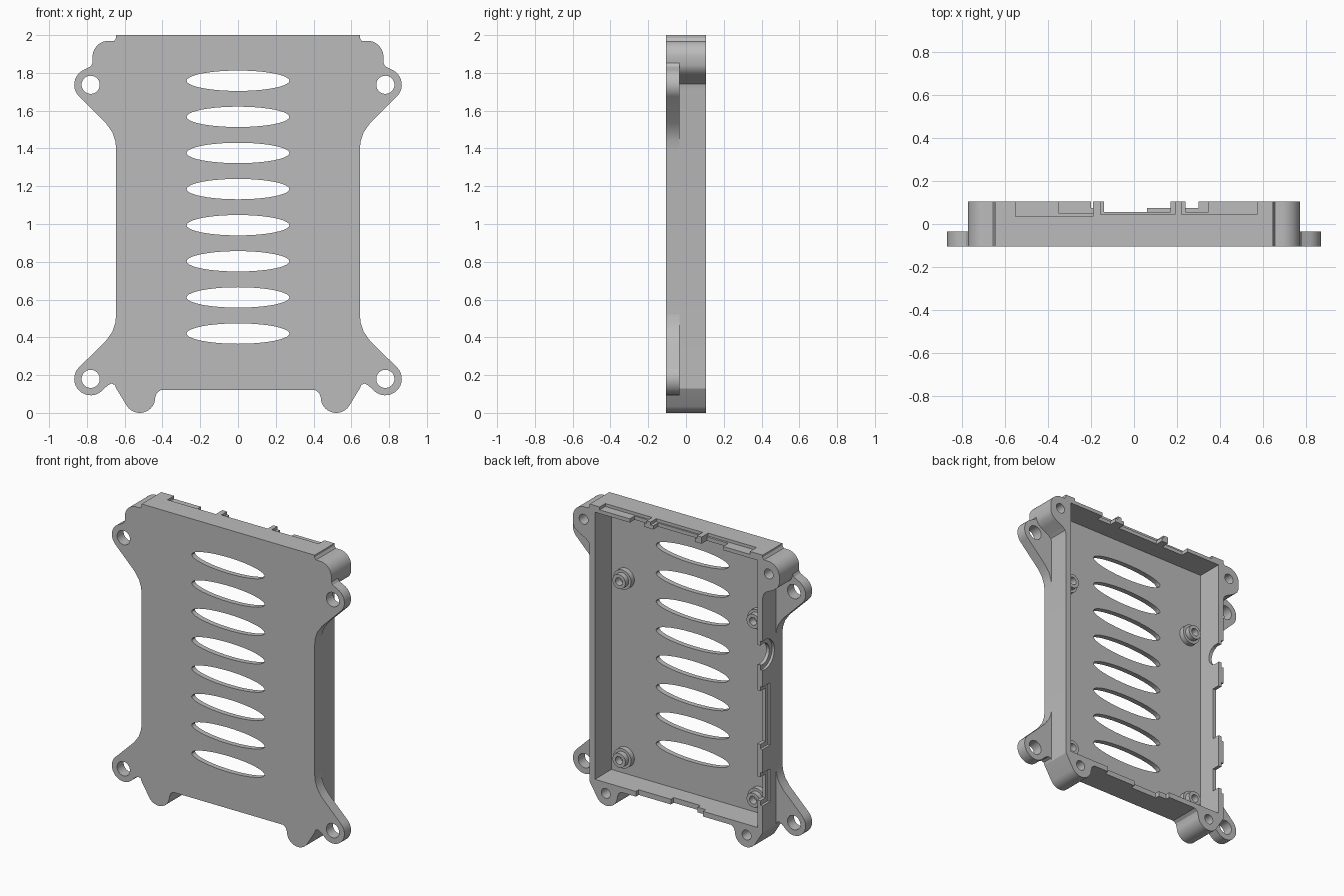
import bpy, bmesh, math
from mathutils import Vector

if "Cube" in bpy.data.objects:
    bpy.data.objects.remove(bpy.data.objects["Cube"], do_unlink=True)

grey = bpy.data.materials.new("plain_grey")
grey.use_nodes = True
grey.diffuse_color = (0.5, 0.5, 0.5, 1)
grey.node_tree.nodes["Principled BSDF"].inputs["Base Color"].default_value = (0.5, 0.5, 0.5, 1)

FRONT, BACK, FLOOR, EAR = -0.105, 0.105, -0.07, -0.035


def arc(cx, cz, rx, start, end, steps=16, rz=None):
    rz = rz or rx
    angles = [math.radians(start + (end - start) * i / steps) for i in range(steps + 1)]
    return [(cx + rx * math.cos(a), cz + rz * math.sin(a)) for a in angles]


def disc(cx, cz, rx, rz=None):
    return arc(cx, cz, rx, 0, 360, 40, rz)[:-1]


def rect(x0, x1, z0, z1):
    return [(x0, z0), (x1, z0), (x1, z1), (x0, z1)]


def prism(name, pts, lo, hi, axis="y"):
    """Extrude an outline along y (points are x,z) or along x (points are y,z)."""
    bm = bmesh.new()
    verts = [bm.verts.new((u, lo, v) if axis == "y" else (lo, u, v)) for u, v in pts]
    face = bm.faces.new(verts)
    new = bmesh.ops.extrude_face_region(bm, geom=[face])["geom"]
    step = Vector((0, hi - lo, 0)) if axis == "y" else Vector((hi - lo, 0, 0))
    bmesh.ops.translate(bm, vec=step, verts=[g for g in new if isinstance(g, bmesh.types.BMVert)])
    bmesh.ops.recalc_face_normals(bm, faces=bm.faces)
    mesh = bpy.data.meshes.new(name)
    bm.to_mesh(mesh)
    bm.free()
    mesh.materials.append(grey)
    obj = bpy.data.objects.new(name, mesh)
    bpy.context.collection.objects.link(obj)
    return obj


def combine(target, other, operation="DIFFERENCE"):
    mod = target.modifiers.new("cut", "BOOLEAN")
    mod.operation, mod.solver, mod.object = operation, "EXACT", other
    bpy.context.view_layer.objects.active = target
    bpy.ops.object.modifier_apply(modifier=mod.name)
    bpy.data.objects.remove(other, do_unlink=True)


def cut(target, pts, lo, hi, axis="y"):
    combine(target, prism("cutter", pts, lo, hi, axis), "DIFFERENCE")


def mirrored(pts, side):
    return [(side * x, z) for x, z in pts]


# Tray outline with screw bosses at the corners
half = [(0.645, 2.0), (0.645, 1.985), (0.655, 1.97)]
half += arc(0.685, 1.885, 0.085, 90, 0)
half += [(0.77, 1.84), (0.757, 1.81), (0.725, 1.785), (0.675, 1.76), (0.652, 1.74), (0.645, 1.71)]
half += [(0.645, 0.13)] + arc(0.52, 0.082, 0.082, -35, -180)
half += [(0.43, 0.105), (0.41, 0.12)]
tray = prism("tray", half + mirrored(half, -1)[::-1], FRONT, BACK)
cut(tray, rect(-0.605, 0.605, 0.155, 1.955), FLOOR, 0.2)

# Vent slots through the floor
for i in range(8):
    cut(tray, disc(0, 0.42 + i * 0.1912, 0.272, 0.054), -0.2, 0)

# Blind screw holes in the bosses
for side in (-1, 1):
    for x, z in ((0.69, 1.885), (0.525, 0.082)):
        cut(tray, disc(side * x, z, 0.033), 0, 0.2)

# Connector notches in the top wall, with shallow recesses outside
for x0, x1, y in ((-0.35, -0.19, 0.05), (-0.14, 0.17, 0.055), (0.24, 0.345, 0.055)):
    cut(tray, rect(x0, x1, 1.9, 2.1), y, 0.2)
for x0, x1, y in ((-0.55, -0.19, 0.035), (-0.155, 0.19, 0.045), (0.22, 0.57, 0.045)):
    cut(tray, rect(x0, x1, 1.98, 2.1), y, 0.2)

# Notches in the bottom wall
for x0, x1, y in ((-0.2, 0.3, 0.075), (-0.14, 0.06, 0.045)):
    cut(tray, rect(x0, x1, 0.05, 0.2), y, 0.2)

# Port openings in the side wall, with shallow recesses outside
cut(tray, disc(0.08, 1.32, 0.07), -0.7, -0.55, "x")
cut(tray, disc(0.08, 1.32, 0.1), -0.7, -0.628, "x")
for z0, z1 in ((0.72, 1.08), (0.34, 0.5)):
    cut(tray, rect(0.05, 0.2, z0, z1), -0.7, -0.55, "x")
    cut(tray, rect(0.025, 0.2, z0 - 0.03, z1 + 0.03), -0.7, -0.628, "x")

# Mounting ears
upper = [(0.645, 1.86), (0.765, 1.86), (0.78, 1.835)] + arc(0.78, 1.737, 0.087, 70, -45)
upper += [(0.70, 1.535), (0.665, 1.485), (0.65, 1.44), (0.645, 1.40)]
lower = [(0.645, 0.52), (0.65, 0.475), (0.665, 0.43), (0.70, 0.38)] + arc(0.78, 0.18, 0.087, 45, -140)
lower += [(0.69, 0.145), (0.67, 0.155), (0.652, 0.148), (0.645, 0.13)]
parts = [tray]
for side, side_name in ((1, "left"), (-1, "right")):
    for name, pts, z in (("upper", upper, 1.737), ("lower", lower, 0.18)):
        ear = prism(f"{name}_{side_name}_ear", mirrored(pts, side), FRONT, EAR)
        cut(ear, disc(side * 0.78, z, 0.048), -0.2, 0.2)
        parts.append(ear)

    # Standoffs with a wider foot
    for name, z in (("upper", 1.475), ("lower", 0.27)):
        post = prism(f"{name}_{side_name}_standoff", disc(side * 0.5, z, 0.048), FLOOR - 0.01, 0.0)
        foot = prism("foot", disc(side * 0.5, z, 0.066), FLOOR - 0.005, -0.035)
        combine(post, foot, "UNION")
        cut(post, disc(side * 0.5, z, 0.026), -0.05, 0.2)
        parts.append(post)

bpy.ops.object.select_all(action="DESELECT")
for obj in parts:
    obj.select_set(True)
bpy.context.view_layer.objects.active = tray
bpy.ops.object.shade_smooth_by_angle(angle=math.radians(30))
